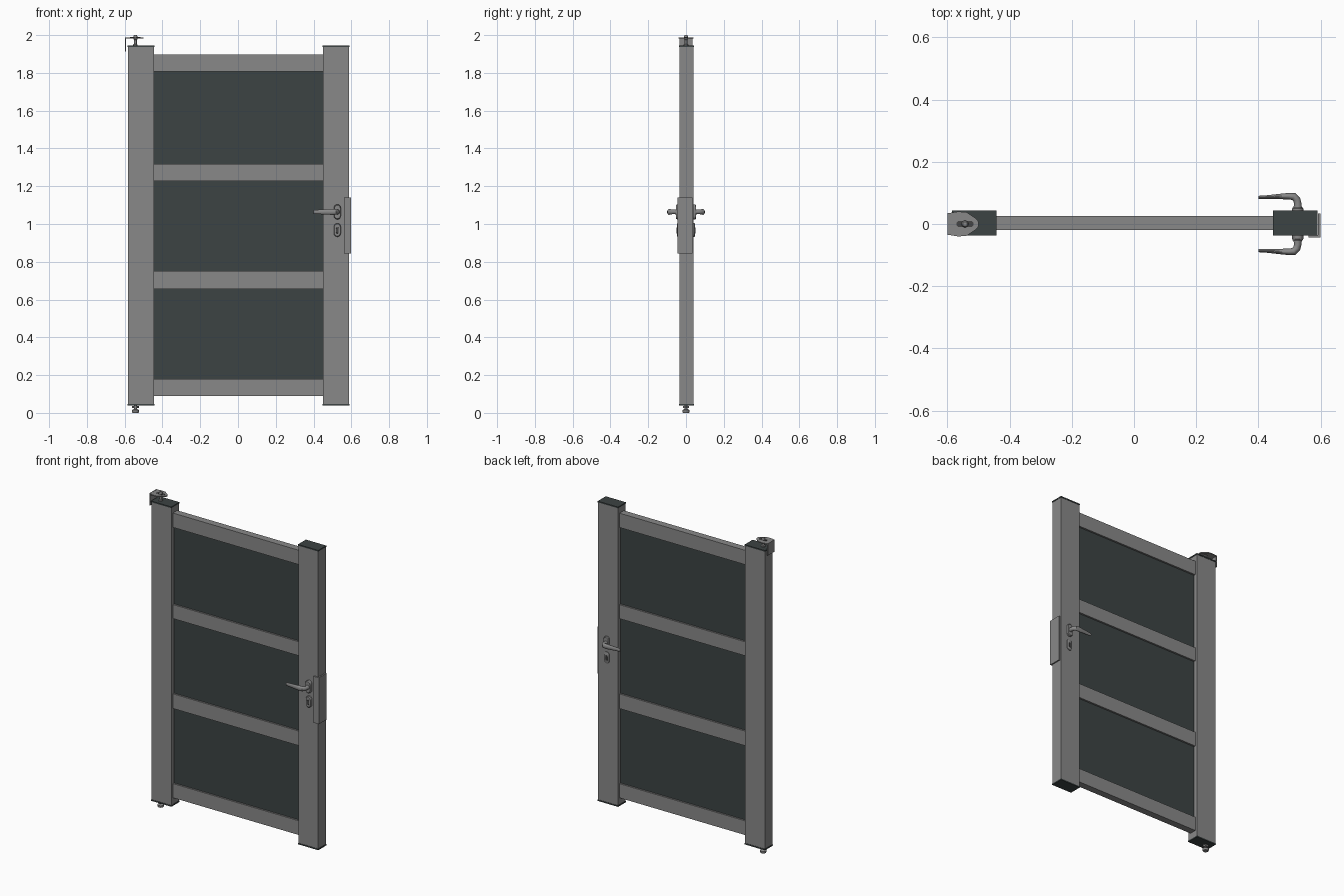
import bpy, bmesh, math
from mathutils import Vector

cube = bpy.data.objects.get("Cube")
if cube:
    bpy.data.objects.remove(cube, do_unlink=True)


def material(name, colour):
    m = bpy.data.materials.new(name)
    m.use_nodes = True
    m.diffuse_color = (*colour, 1)
    m.node_tree.nodes["Principled BSDF"].inputs["Base Color"].default_value = (*colour, 1)
    return m


GREY = material("grey metal", (0.25, 0.25, 0.25))
DARK = material("dark slate", (0.045, 0.056, 0.056))
BLACK = material("dark steel", (0.06, 0.06, 0.06))


def finish(name, bm, mat, smooth=False):
    bmesh.ops.recalc_face_normals(bm, faces=bm.faces)
    mesh = bpy.data.meshes.new(name)
    bm.to_mesh(mesh)
    bm.free()
    mesh.materials.append(mat)
    ob = bpy.data.objects.new(name, mesh)
    bpy.context.collection.objects.link(ob)
    if smooth:
        bpy.ops.object.select_all(action='DESELECT')
        ob.select_set(True)
        bpy.context.view_layer.objects.active = ob
        bpy.ops.object.shade_smooth_by_angle(angle=math.radians(35))
    return ob


def box(name, x, y, z, mat):
    """Box from (low, high) ranges."""
    bm = bmesh.new()
    bmesh.ops.create_cube(bm, size=1)
    for v in bm.verts:
        v.co = [r[0] + (c + 0.5) * (r[1] - r[0]) for c, r in zip(v.co, (x, y, z))]
    return finish(name, bm, mat)


def loft(name, rings, mat, smooth=True):
    """Skin a list of closed rings and cap both ends."""
    bm = bmesh.new()
    loops = [[bm.verts.new(p) for p in ring] for ring in rings]
    n = len(loops[0])
    for a, b in zip(loops, loops[1:]):
        for i in range(n):
            j = (i + 1) % n
            bm.faces.new((a[i], a[j], b[j], b[i]))
    bm.faces.new(loops[0])
    bm.faces.new(loops[-1])
    return finish(name, bm, mat, smooth)


def turned(name, centre, profile, mat, sides=20, smooth=True):
    """Vertical turned part; profile is (radius, z)."""
    angles = [math.tau * i / sides for i in range(sides)]
    return loft(name, [[(centre[0] + r * math.cos(a), centre[1] + r * math.sin(a), z)
                        for a in angles] for r, z in profile], mat, smooth)


def stadium(w, h, steps=8):
    """Upright rounded slot outline, w wide and h tall."""
    r, pts = w / 2, []
    for side in (1, -1):
        for i in range(steps + 1):
            a = math.pi * i / steps
            pts.append((side * r * math.cos(a), side * (h / 2 - r + r * math.sin(a))))
    return pts


def rosette(name, x, z, w, h, y0, y1, mat):
    pts = stadium(w, h)
    rings = [[(x + px * s, y, z + pz * s) for px, pz in pts]
             for y, s in ((y0, 1), (y0 + (y1 - y0) * 0.7, 1), (y1, 0.88))]
    return loft(name, rings, mat)


# Posts with dark end caps
MID = 0.003
for side, x0, x1 in (("right", -0.583, -0.444), ("left", 0.449, 0.588)):
    box(side + "_post", (x0, x1), (MID - 0.038, MID + 0.038), (0.048, 1.936), GREY)
    for end, z in (("bottom", 0.04), ("top", 1.936)):
        box(f"{side}_{end}_cap", (x0 - 0.002, x1 + 0.002),
            (MID - 0.04, MID + 0.04), (z, z + 0.008), DARK)

# Cross rails and infill panels
rails = [(0.09, 0.18), (0.657, 0.75), (1.228, 1.317), (1.807, 1.898)]
for i, z in enumerate(rails):
    box(f"rail_{i + 1}", (-0.444, 0.449), (MID - 0.022, MID + 0.022), z, GREY)
for i, (low, high) in enumerate(zip(rails, rails[1:])):
    box(f"panel_{i + 1}", (-0.444, 0.449), (MID - 0.011, MID + 0.011), (low[1], high[0]), DARK)

# Lever handles and lock plates on both faces
HX, HZ = 0.526, 1.064
path = [(HX, 0.045, .014, .014), (HX, 0.066, .012, .012), (HX - .003, 0.078, .012, .013),
        (HX - .012, 0.088, .012, .015), (HX - .028, 0.0895, .0105, .016),
        (0.46, 0.088, .008, .014), (0.43, 0.0865, .006, .012), (0.40, 0.0855, .005, .010)]
for face, s in (("front", -1), ("back", 1)):
    rings = []
    for i, (x, y, r, rz) in enumerate(path):
        a, b = path[max(i - 1, 0)], path[min(i + 1, len(path) - 1)]
        t = Vector((b[0] - a[0], b[1] - a[1])).normalized()
        rings.append([(x - t.y * r * math.cos(k), s * (y + t.x * r * math.cos(k)),
                       HZ + rz * math.sin(k))
                      for k in (math.tau * j / 14 for j in range(14))])
    loft(face + "_lever", rings, GREY)
    wall = MID + s * 0.038
    rosette(face + "_handle_plate", HX, HZ, 0.036, 0.08, wall, s * 0.053, GREY)
    rosette(face + "_lock_plate", HX, 0.968, 0.036, 0.072, wall, s * 0.048, GREY)
    rosette(face + "_lock_cylinder", HX, 0.966, 0.015, 0.034, s * 0.04, s * 0.05, BLACK)

# Strike plate wrapping the outer edge of the left post
box("strike_side", (0.5905, 0.599), (-0.044, 0.034), (0.845, 1.14), GREY)
box("strike_flange", (0.561, 0.599), (-0.044, -0.0355), (0.845, 1.14), GREY)

# Top hinge: wall bracket, tapering tongue and pivot pin
PX, PY = -0.543, 0.0
box("hinge_wall_plate", (-0.599, -0.593), (-0.035, 0.035), (1.912, 1.988), GREY)
outline = [(-0.595, -0.035), (-0.565, -0.04), (-0.538, -0.038)]
tip = [(-0.521 + 0.022 * math.cos(a), 0.022 * math.sin(a))
       for a in (math.radians(d) for d in range(-60, 61, 20))]
outline += tip + [(x, -y) for x, y in reversed(outline)]
loft("hinge_tongue", [[(x, y, z) for x, y in outline] for z in (1.981, 1.987)], GREY, False)
slot = stadium(0.02, 0.056)
loft("hinge_slot", [[(PX + z, x, h) for x, z in slot] for h in (1.986, 1.989)], BLACK)
turned("top_pivot", (PX, PY), [(.012, 1.94), (.012, 1.95), (.007, 1.953), (.007, 1.975),
                               (.011, 1.977), (.011, 1.993), (.007, 2.0)], GREY)

# Bottom pivot: stem, hexagonal nut and foot
turned("bottom_stem", (PX, PY), [(.008, 0.008), (.008, 0.042)], GREY)
turned("bottom_nut", (PX, PY), [(.018, 0.026), (.018, 0.036)], GREY, 6, False)
turned("bottom_foot", (PX, PY), [(.016, 0.0), (.019, 0.006), (.019, 0.014), (.01, 0.02)], GREY)
